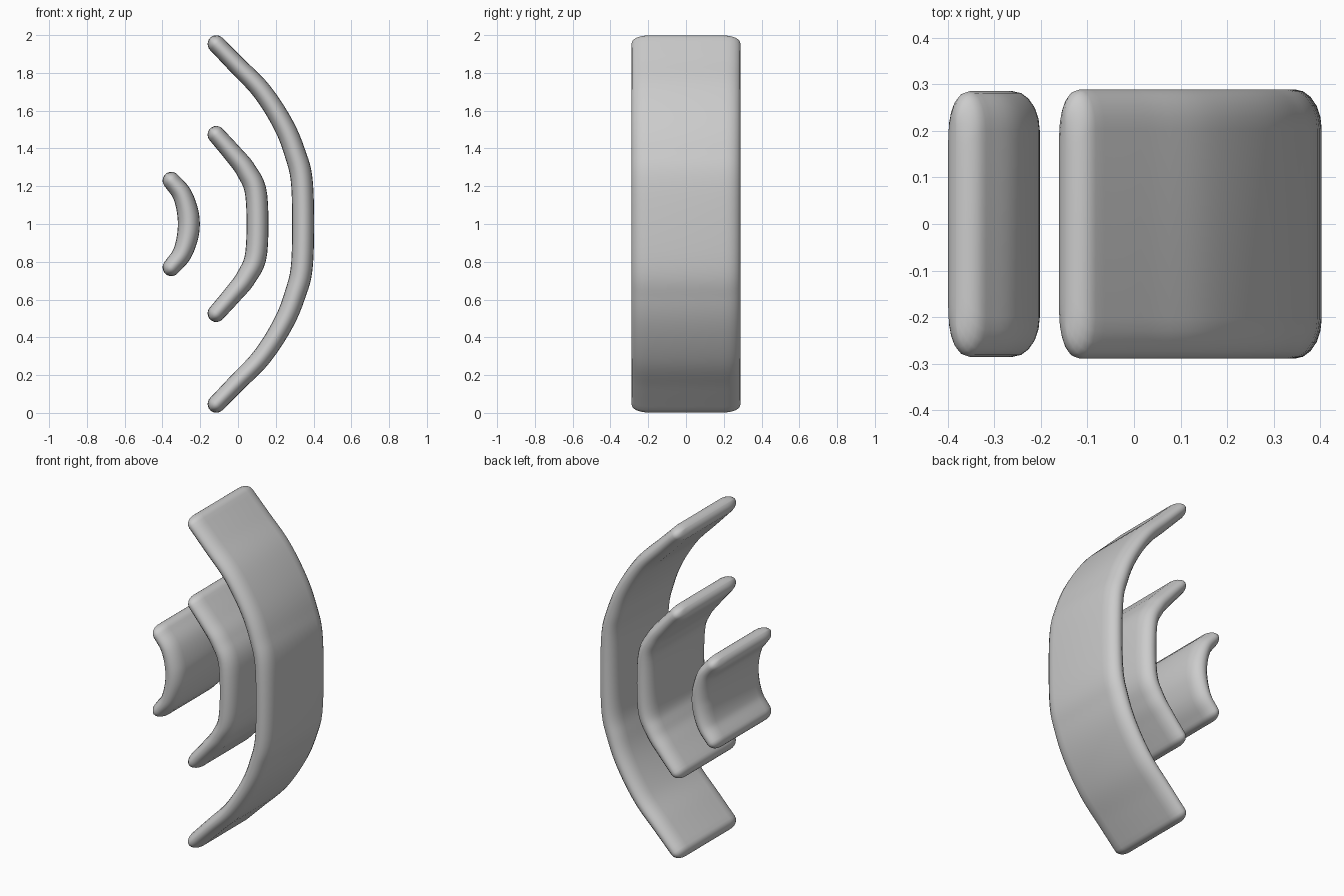
import bpy, bmesh, math
from mathutils import Vector

cube = bpy.data.objects.get("Cube")
if cube:
    bpy.data.objects.remove(cube, do_unlink=True)

grey = bpy.data.materials.new("plain_grey")
grey.use_nodes = True
colour = (0.6, 0.6, 0.6, 1)
grey.diffuse_color = colour
grey.node_tree.nodes["Principled BSDF"].inputs["Base Color"].default_value = colour

EDGE = 0.085        # depth of the rounded front and back edges
TIP, MID = 0.046, 0.058   # half thickness at the tips and the middle
STEPS = 6


def smooth_path(points):
    """Sample a Catmull-Rom curve through the points."""
    ends = [2 * points[0] - points[1]] + points + [2 * points[-1] - points[-2]]
    path = []
    for a, b, c, d in zip(ends, ends[1:], ends[2:], ends[3:]):
        for i in range(STEPS):
            t = i / STEPS
            path.append(0.5 * (2 * b + (c - a) * t + (2 * a - 5 * b + 4 * c - d) * t * t
                               + (3 * b - a - 3 * c + d) * t ** 3))
    return path + [points[-1]]


def section(bm, centre, normal, thick, width):
    """One cross-section ring with rounded front and back edges."""
    ring = []
    for side in (-1, 1):
        for i in range(11):
            a = math.pi * i / 10
            across = -side * math.cos(a) * thick
            y = side * (width - EDGE + EDGE * math.sin(a))
            p = centre + normal * across
            ring.append(bm.verts.new((p.x, y, p.y)))
    return ring


def curved_band(name, half, width):
    # Mirror the upper half of the centre line about mid height
    pts = [Vector(p) for p in half]
    pts += [Vector((p.x, 2 - p.y)) for p in reversed(pts)]
    path = smooth_path(pts)
    n = len(path) - 1
    stations = []
    for i, p in enumerate(path):
        tangent = (path[min(i + 1, n)] - path[max(i - 1, 0)]).normalized()
        blend = min(1, 2.4 * min(i, n - i) / n)
        stations.append((p, tangent, TIP + (MID - TIP) * blend, width))

    # Rounded tips
    def cap(station, sign):
        p, tangent, thick, w = station
        out = []
        for k in range(1, 7):
            a = math.pi / 2 * k / 6
            c = math.cos(a)
            out.append((p + tangent * sign * TIP * math.sin(a), tangent,
                        max(thick * c, 0.0005), w - 0.07 * (1 - c)))
        return out
    stations = cap(stations[0], -1)[::-1] + stations + cap(stations[-1], 1)

    bm = bmesh.new()
    rings = [section(bm, p, Vector((-t.y, t.x)), thick, w) for p, t, thick, w in stations]
    for r, s in zip(rings, rings[1:]):
        for i in range(len(r)):
            j = (i + 1) % len(r)
            bm.faces.new((r[i], r[j], s[j], s[i]))
    bm.faces.new(rings[0])
    bm.faces.new(rings[-1])
    bmesh.ops.recalc_face_normals(bm, faces=bm.faces)
    mesh = bpy.data.meshes.new(name)
    bm.to_mesh(mesh)
    bm.free()
    mesh.materials.append(grey)
    obj = bpy.data.objects.new(name, mesh)
    bpy.context.collection.objects.link(obj)
    bpy.ops.object.select_all(action='DESELECT')
    obj.select_set(True)
    bpy.context.view_layer.objects.active = obj
    bpy.ops.object.shade_smooth_by_angle(angle=math.radians(40))


# Three nested bands, upper half of each centre line as (x, z)
curved_band("large_arc", [(-0.115, 1.953), (0, 1.835), (0.125, 1.705), (0.235, 1.535),
                          (0.3, 1.38), (0.34, 1.2)], 0.289)
curved_band("middle_arc", [(-0.115, 1.473), (-0.025, 1.37), (0.045, 1.28),
                           (0.097, 1.15)], 0.288)
curved_band("small_arc", [(-0.353, 1.23), (-0.295, 1.155), (-0.264, 1.05)], 0.285)
